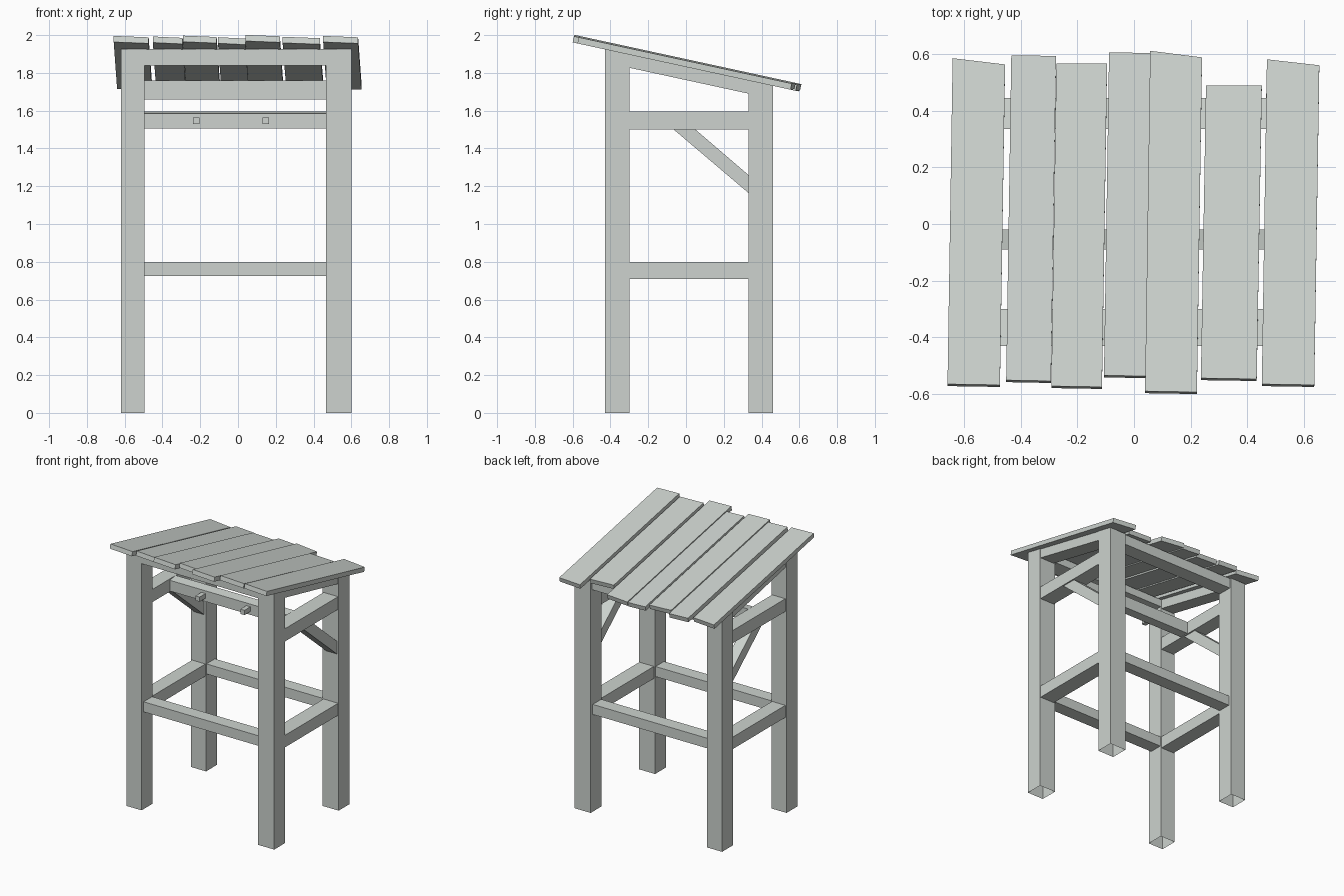
import bpy
import bmesh
from mathutils import Vector

cube = bpy.data.objects.get("Cube")
if cube:
    bpy.data.objects.remove(cube, do_unlink=True)

wood = bpy.data.materials.new("pale_grey_wood")
wood.use_nodes = True
grey = (0.61, 0.65, 0.62, 1)
wood.diffuse_color = grey
wood.node_tree.nodes["Principled BSDF"].inputs["Base Color"].default_value = grey

SLOPE = 0.217       # fall of the roof towards the back
THICK = 0.033       # plank thickness
NORMAL = Vector((0, SLOPE, 1)).normalized()


def roof_top(y):
    return 1.869 - SLOPE * y


def roof_under(y, drop=0.0):
    return roof_top(y) - 0.037 - drop


def solid(name, lower, upper, open_base=False):
    """Join two matching loops of points into a closed solid."""
    bm = bmesh.new()
    a = [bm.verts.new(p) for p in lower]
    b = [bm.verts.new(p) for p in upper]
    n = len(a)
    base = bm.faces.new(a[::-1])
    bm.faces.new(b)
    for i in range(n):
        j = (i + 1) % n
        bm.faces.new((a[i], a[j], b[j], b[i]))
    bmesh.ops.recalc_face_normals(bm, faces=bm.faces[:])
    if open_base:
        bmesh.ops.delete(bm, geom=[base], context="FACES_ONLY")
    mesh = bpy.data.meshes.new(name)
    bm.to_mesh(mesh)
    bm.free()
    mesh.materials.append(wood)
    obj = bpy.data.objects.new(name, mesh)
    bpy.context.collection.objects.link(obj)
    return obj


def block(name, xs, ys, bottom, top, open_base=False):
    """Box whose bottom and top are heights or functions of y."""
    plan = [(xs[0], ys[0]), (xs[1], ys[0]), (xs[1], ys[1]), (xs[0], ys[1])]

    def level(h):
        return [(x, y, h(y) if callable(h) else h) for x, y in plan]
    return solid(name, level(bottom), level(top), open_base)


SIDES = {"right": (-0.62, -0.495), "left": (0.465, 0.60)}
ENDS = {"front": (-0.43, -0.30), "back": (0.33, 0.46)}
INNER_X = (-0.495, 0.465)
INNER_Y = (-0.30, 0.33)

for side, (x0, x1) in SIDES.items():
    # Corner posts, trimmed to the roof slope
    for end, ys in ENDS.items():
        block(f"{end}_{side}_post", (x0, x1), ys, 0, roof_under, open_base=True)
    # Side rails and sloping rafter
    rail = (x0 + 0.01, x1 - 0.005)
    block(f"{side}_lower_rail", rail, INNER_Y, 0.71, 0.80)
    block(f"{side}_upper_rail", rail, INNER_Y, 1.50, 1.595)
    block(f"{side}_rafter", rail, INNER_Y, lambda y: roof_under(y, 0.07), roof_under)
    # Diagonal brace from the upper rail to the back post
    profile = [(-0.065, 1.50), (0.05, 1.50), (0.33, 1.26), (0.33, 1.165)]
    solid(f"{side}_brace", [(x0 + 0.03, y, z) for y, z in profile],
          [(x1 - 0.015, y, z) for y, z in profile])

# Front and back crosspieces
block("front_lower_rail", INNER_X, (-0.405, -0.305), 0.725, 0.80)
block("back_lower_rail", INNER_X, (0.335, 0.435), 0.725, 0.80)
block("front_beam", INNER_X, ENDS["front"], 1.84, roof_under)
block("back_beam", INNER_X, (0.335, 0.445), 1.66, roof_under)

# Hanging rail with two pegs
block("peg_rail", (-0.505, 0.475), (-0.09, -0.02), 1.505,
      lambda y: 1.585 if y < -0.05 else 1.595)
for number, x in enumerate((-0.222, 0.148), 1):
    block(f"peg_{number}", (x - 0.017, x + 0.017), (-0.16, -0.085), 1.53, 1.565)

# Roof planks: front left x, width, front y, back left y, back right y
PLANKS = [
    (-0.658, 0.185, -0.565, 0.585, 0.563),
    (-0.451, 0.158, -0.551, 0.595, 0.593),
    (-0.292, 0.179, -0.572, 0.567, 0.567),
    (-0.106, 0.146, -0.534, 0.606, 0.603),
    (0.039, 0.183, -0.590, 0.611, 0.588),
    (0.236, 0.197, -0.544, 0.489, 0.489),
    (0.451, 0.185, -0.565, 0.581, 0.560),
]
SKEW, ROLL = 0.018, 0.004
for number, (x, w, front, back_l, back_r) in enumerate(PLANKS, 1):
    corners = [(x, front, ROLL), (x + w, front - 0.003, -ROLL),
               (x + w + SKEW, back_r, -ROLL), (x + SKEW, back_l, ROLL)]
    top = [Vector((px, py, roof_top(py) + lift)) for px, py, lift in corners]
    solid(f"roof_plank_{number}", [p - NORMAL * THICK for p in top], top)
